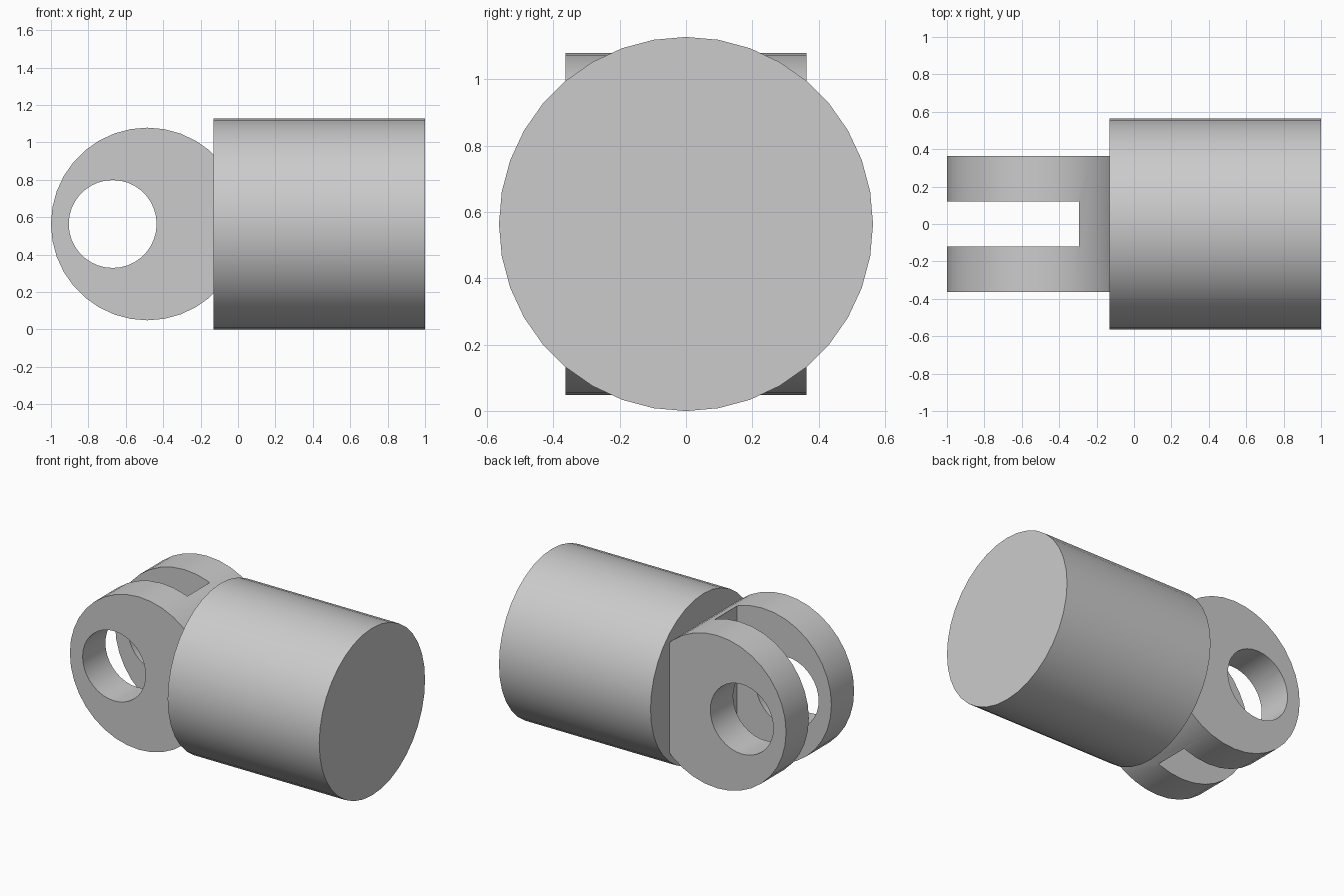
import bpy
from math import pi

cube = bpy.data.objects.get("Cube")
if cube:
    bpy.data.objects.remove(cube, do_unlink=True)

AXIS_Z = 0.5635   # shared height of every axis

steel = bpy.data.materials.new("plain_grey")
steel.use_nodes = True
grey = (0.6, 0.6, 0.6, 1)
steel.diffuse_color = grey
steel.node_tree.nodes["Principled BSDF"].inputs["Base Color"].default_value = grey


def cylinder(name, x, radius, length, rotation):
    bpy.ops.mesh.primitive_cylinder_add(vertices=36, radius=radius, depth=length,
                                        location=(x, 0, AXIS_Z), rotation=rotation)
    obj = bpy.context.object
    obj.name = name
    obj.data.materials.append(steel)
    return obj


def box(name, x_min, x_max, width, height):
    bpy.ops.mesh.primitive_cube_add(size=1, location=((x_min + x_max) / 2, 0, AXIS_Z))
    obj = bpy.context.object
    obj.name = name
    obj.scale = (x_max - x_min, width, height)
    obj.data.materials.append(steel)
    return obj


def combine(target, tool, operation):
    """Apply a boolean and discard the tool."""
    tool.hide_render = True
    bpy.context.view_layer.objects.active = target
    mod = target.modifiers.new(operation.lower(), 'BOOLEAN')
    mod.operation = operation
    mod.solver = 'EXACT'
    mod.object = tool
    bpy.ops.object.modifier_apply(modifier=mod.name)
    bpy.data.objects.remove(tool, do_unlink=True)


along_x = (0, pi / 2, 0)
along_y = (pi / 2, 0, 0)

# Forked round lug: disc, slot between the two cheeks, pin hole
fork = cylinder("fork_lug", -0.485, 0.515, 0.725, along_y)
combine(fork, box("slot_cutter", -1.2, -0.295, 0.24, 1.4), 'DIFFERENCE')
combine(fork, cylinder("pin_hole_cutter", -0.67, 0.235, 1.0, along_y), 'DIFFERENCE')

# Solid round body, merged with the lug
body = cylinder("rod_end_body", 0.435, 0.5635, 1.13, along_x)
combine(body, fork, 'UNION')

bpy.ops.object.select_all(action='DESELECT')
body.select_set(True)
bpy.context.view_layer.objects.active = body
bpy.ops.object.shade_smooth_by_angle(angle=pi / 6)
